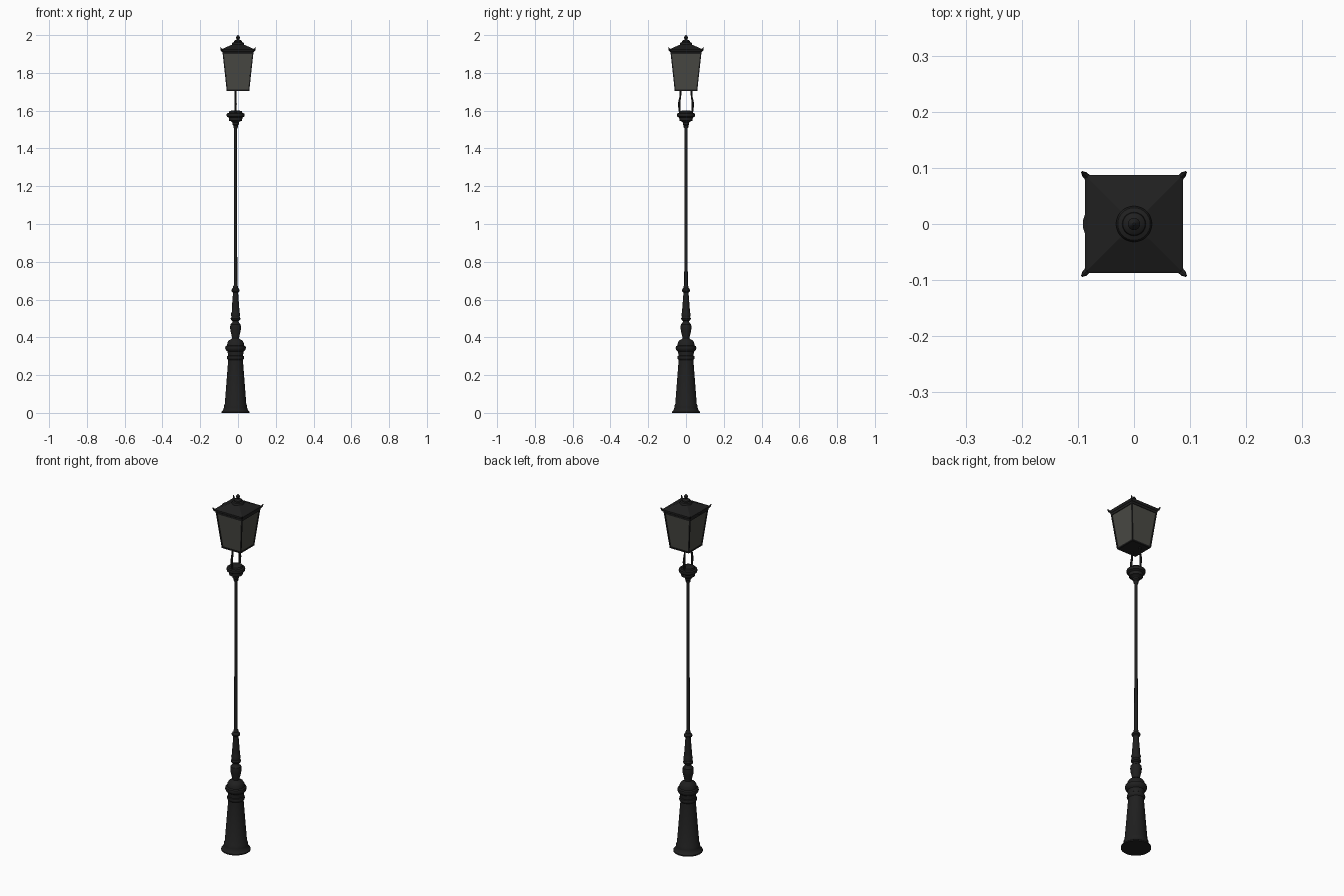
import bpy, bmesh, math
from mathutils import Vector

if "Cube" in bpy.data.objects:
    bpy.data.objects.remove(bpy.data.objects["Cube"])

def material(name, rgb):
    m = bpy.data.materials.new(name)
    m.diffuse_color = (*rgb, 1)
    m.use_nodes = True
    m.node_tree.nodes["Principled BSDF"].inputs["Base Color"].default_value = m.diffuse_color
    return m

IRON = material("black iron", (0.014, 0.014, 0.014))
GLASS = material("smoky glass", (0.068, 0.068, 0.058))
PX = -0.013          # post axis sits slightly left of the lantern axis

def finish(name, bm, mat, smooth=True):
    bmesh.ops.recalc_face_normals(bm, faces=bm.faces)
    me = bpy.data.meshes.new(name)
    bm.to_mesh(me)
    bm.free()
    me.materials.append(mat)
    ob = bpy.data.objects.new(name, me)
    bpy.context.collection.objects.link(ob)
    if smooth:
        bpy.ops.object.select_all(action='DESELECT')
        ob.select_set(True)
        bpy.context.view_layer.objects.active = ob
        bpy.ops.object.shade_smooth_by_angle(angle=math.radians(35))
    return ob

def loft(bm, rings, caps=True):
    loops = [[bm.verts.new(p) for p in ring] for ring in rings]
    n = len(loops[0])
    for a, b in zip(loops, loops[1:]):
        for i in range(n):
            j = (i + 1) % n
            bm.faces.new((a[i], a[j], b[j], b[i]))
    if caps:
        bm.faces.new(loops[0][::-1])
        bm.faces.new(loops[-1])

def lathe(name, profile, x=0.0, sides=28):
    bm = bmesh.new()
    loft(bm, [[(x + r * math.cos(2 * math.pi * i / sides), r * math.sin(2 * math.pi * i / sides), z)
               for i in range(sides)] for r, z in profile])
    return finish(name, bm, IRON)

def square(h, z):
    return [(-h, -h, z), (h, -h, z), (h, h, z), (-h, h, z)]

def stack(name, profile, mat, caps=True):
    bm = bmesh.new()
    loft(bm, [square(h, z) for h, z in profile], caps)
    return finish(name, bm, mat, False)

def rod(name, path, radii, sides=8):
    pts = [Vector(p) for p in path]
    bm = bmesh.new()
    rings = []
    for k, p in enumerate(pts):
        d = (pts[min(k + 1, len(pts) - 1)] - pts[max(k - 1, 0)]).normalized()
        u = d.orthogonal().normalized() if abs(d.x) > 0.9 else d.cross(Vector((1, 0, 0))).normalized()
        v = d.cross(u)
        rings.append([p + radii[k] * (u * math.cos(2 * math.pi * (i + .5) / sides)
                                      + v * math.sin(2 * math.pi * (i + .5) / sides)) for i in range(sides)])
    loft(bm, rings)
    return finish(name, bm, IRON)

# tapered pedestal with rings and a domed shoulder
lathe("pedestal", [(.075, 0), (.075, .006), (.066, .014), (.061, .03), (.061, .04), (.057, .046),
                   (.039, .28), (.044, .285), (.046, .292), (.044, .30), (.040, .303), (.042, .325),
                   (.051, .332), (.055, .343), (.053, .353), (.045, .357), (.043, .372),
                   (.036, .384), (.022, .391), (.018, .396)], PX, 32)
# baluster above the pedestal
lathe("baluster", [(.018, .39), (.019, .40), (.027, .435), (.029, .452), (.027, .468), (.018, .477),
                   (.016, .486), (.024, .492), (.026, .50), (.022, .507), (.024, .525), (.020, .535),
                   (.020, .55), (.014, .63), (.014, .638), (.021, .643), (.022, .65), (.018, .657),
                   (.013, .662), (.012, .672), (.008, .677)], PX)
# slender pole
lathe("pole", [(.0095, .67), (.0085, 1.0), (.0085, 1.53)], PX, 16)
# capital under the lantern
lathe("capital", [(.008, 1.505), (.012, 1.512), (.012, 1.522), (.017, 1.528), (.017, 1.537),
                  (.022, 1.543), (.035, 1.547), (.036, 1.563), (.046, 1.569), (.048, 1.577),
                  (.046, 1.585), (.036, 1.588), (.033, 1.597), (.018, 1.601)], PX)
# fork arms carrying the lantern
for s, side in ((-1, "near"), (1, "far")):
    rod("fork_arm_" + side,
        [(PX, s * y, z) for y, z in ((.032, 1.585), (.035, 1.61), (.036, 1.635), (.034, 1.655),
                                     (.030, 1.675), (.029, 1.695), (.031, 1.71))],
        [.005, .006, .007, .006, .005, .005, .006])

# lantern glass body
stack("lantern_glass", [(.056, 1.707), (.0785, 1.912)], GLASS)
# lantern frame
stack("lantern_floor", [(.057, 1.703), (.059, 1.705), (.060, 1.712), (.0555, 1.712)], IRON)
stack("lantern_top_rail", [(.0785, 1.899), (.081, 1.899), (.083, 1.914), (.078, 1.914)], IRON)
for sx in (-1, 1):
    for sy in (-1, 1):
        rod("corner_bar", [(sx * .0565, sy * .0565, 1.706), (sx * .079, sy * .079, 1.912)],
            [.0045, .0045], 4)
        # upturned horns at the roof corners
        rod("roof_horn", [(sx * .078, sy * .078, 1.916), (sx * .087, sy * .087, 1.922),
                          (sx * .0925, sy * .0925, 1.934)], [.007, .006, .002], 6)

# roof with eave
stack("roof", [(.079, 1.908), (.085, 1.912), (.0875, 1.918), (.0875, 1.924), (.083, 1.927),
               (.028, 1.951), (.018, 1.954)], IRON)
# small latch on the left eave
bm = bmesh.new()
loft(bm, [[(-.086, -.022, z), (-.086, .022, z), (-.091, .006, z), (-.091, -.006, z)]
          for z in (1.913, 1.925)])
finish("eave_latch", bm, IRON, False)
# finial
lathe("finial", [(.032, 1.942), (.032, 1.955), (.029, 1.960), (.021, 1.963), (.020, 1.969), (.015, 1.973),
                 (.007, 1.976), (.007, 1.979), (.011, 1.983), (.011, 1.988), (.006, 1.995), (.002, 2.0)])
